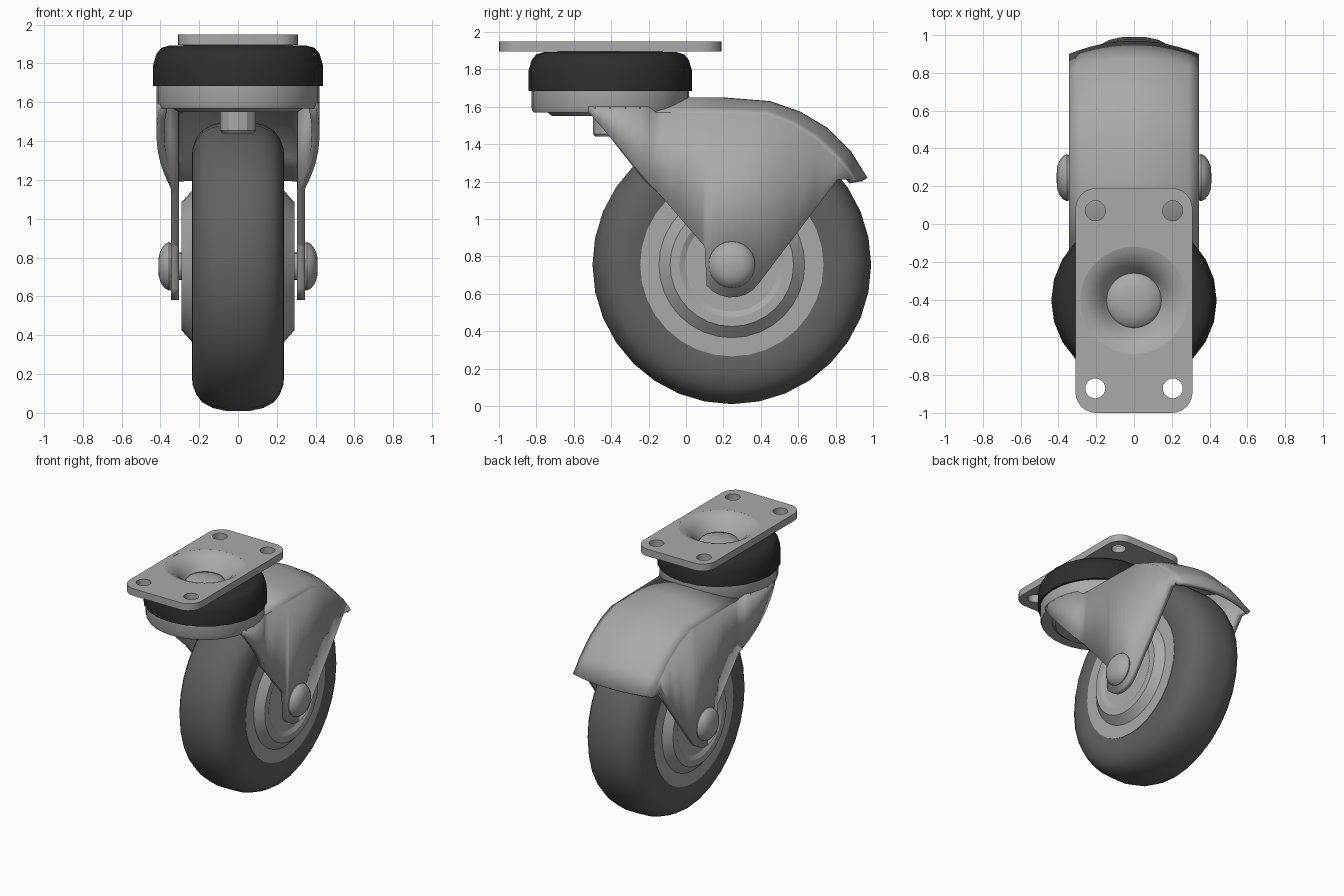
import bpy, bmesh
from math import sin, cos, pi, radians, sqrt

if "Cube" in bpy.data.objects:
    bpy.data.objects.remove(bpy.data.objects["Cube"])

WHEEL = (0, 0.245, 0.755)      # wheel axis
SWIVEL = (0, -0.405, 0)        # swivel axis


def material(name, value):
    m = bpy.data.materials.new(name)
    colour = (value, value, value, 1)
    m.use_nodes = True
    m.diffuse_color = colour
    bsdf = next(n for n in m.node_tree.nodes if n.type == "BSDF_PRINCIPLED")
    bsdf.inputs["Base Color"].default_value = colour
    return m


STEEL = material("steel_grey", 0.4)
RUBBER = material("rubber_grey", 0.12)
SEAL = material("seal_black", 0.027)


def finish(name, bm, mat, closed=True, angle=35):
    bmesh.ops.remove_doubles(bm, verts=bm.verts, dist=0.0002)
    if closed:
        bmesh.ops.recalc_face_normals(bm, faces=bm.faces)
    mesh = bpy.data.meshes.new(name)
    bm.to_mesh(mesh)
    bm.free()
    mesh.materials.append(mat)
    obj = bpy.data.objects.new(name, mesh)
    bpy.context.collection.objects.link(obj)
    bpy.ops.object.select_all(action="DESELECT")
    obj.select_set(True)
    bpy.context.view_layer.objects.active = obj
    bpy.ops.object.shade_smooth_by_angle(angle=radians(angle))
    return obj


def skin(bm, rows):
    """Quads between neighbouring rows of points."""
    grid = [[bm.verts.new(p) for p in row] for row in rows]
    for a, b in zip(grid, grid[1:]):
        for j in range(len(a) - 1):
            bm.faces.new((a[j], a[j + 1], b[j + 1], b[j]))


def lathe(name, profile, centre, axis, mat, sides=32, ring=False, angle=35):
    """Turn (radius, height) points about an axis; ring closes the section."""
    if ring:
        profile = profile + profile[:1]
    rows = []
    for r, h in profile:
        row = []
        for k in range(sides + 1):
            c, s = r * cos(2 * pi * k / sides), r * sin(2 * pi * k / sides)
            p = (h, c, s) if axis == "X" else (c, s, h)
            row.append([p[i] + centre[i] for i in range(3)])
        rows.append(row)
    bm = bmesh.new()
    skin(bm, rows)
    return finish(name, bm, mat, angle=angle)


def both_sides(half):
    return half + [(r, -h) for r, h in reversed(half)]


def solidify(obj, thickness):
    mod = obj.modifiers.new("thickness", "SOLIDIFY")
    mod.thickness = thickness
    mod.offset = -1


def mirror_x(obj):
    obj.modifiers.new("mirror", "MIRROR")


def interp(points, y):
    for (y0, z0), (y1, z1) in zip(points, points[1:]):
        if y <= y1:
            return z0 + (z1 - z0) * (y - y0) / (y1 - y0)
    return points[-1][1]


# Wheel: tyre and metal hub
tyre = [(0.45, 0.22), (0.49, 0.234), (0.56, 0.238), (0.61, 0.234), (0.66, 0.215),
        (0.70, 0.185), (0.73, 0.13), (0.745, 0.06)]
lathe("tyre", both_sides(tyre), WHEEL, "X", RUBBER, ring=True)
hub = [(0, 0.275), (0.25, 0.275), (0.28, 0.29), (0.33, 0.29), (0.39, 0.237), (0.49, 0.237)]
lathe("wheel_hub", both_sides(hub), WHEEL, "X", STEEL, angle=25)

# Axle with domed bolt heads
axle = [(0, 0.41), (0.055, 0.408), (0.09, 0.395), (0.115, 0.375), (0.125, 0.355),
        (0.12, 0.344), (0.07, 0.344)]
lathe("axle_bolt", both_sides(axle), WHEEL, "X", STEEL, sides=24, angle=50)

# Swivel head: fork crown, lower bearing disc, king nut, black seal
lathe("fork_crown", [(0, 1.69), (0.42, 1.69), (0.42, 1.59), (0.41, 1.568), (0, 1.568)],
      SWIVEL, "Z", STEEL)
lathe("bearing_disc", [(0, 1.58), (0.35, 1.58), (0.31, 1.55), (0, 1.55)], SWIVEL, "Z", STEEL)
lathe("king_nut", [(0, 1.56), (0.092, 1.56), (0.092, 1.455), (0.08, 1.44), (0, 1.44)],
      SWIVEL, "Z", STEEL, sides=12, angle=25)
lathe("bearing_seal", [(0.3, 1.685), (0.438, 1.685), (0.438, 1.79), (0.42, 1.85),
                       (0.395, 1.88), (0.35, 1.893), (0.3, 1.893)],
      SWIVEL, "Z", SEAL, sides=24, ring=True)

# Fork cheeks: follow the round crown in front, then run flat to the back
lower = [(-0.52, 1.57)]
for k in range(13):
    a = radians(-124 + k * (124 + 53) / 12)
    lower.append((WHEEL[1] + 0.175 * sin(a), WHEEL[2] - 0.175 * cos(a)))
lower += [(0.81, 1.21), (0.9, 1.21)]
rim = [(0.43, 1.56), (0.56, 1.51), (0.69, 1.43), (0.81, 1.32), (0.9, 1.21)]
upper = [(-0.52, 1.6), (-0.2, 1.6), (-0.16, 1.57)] + rim


def cheek_x(y):
    return max(0.345, sqrt(max(0, 0.42 ** 2 - (y - SWIVEL[1]) ** 2)))


ys = sorted({round(p[0], 4) for p in lower + upper} | {-0.52 + 0.04 * k for k in range(12)})
bm = bmesh.new()
skin(bm, [[(cheek_x(y), y, interp(edge, y)) for y in ys] for edge in (lower, upper)])
cheek = finish("fork_cheeks", bm, STEEL, closed=False)
solidify(cheek, 0.04)
mirror_x(cheek)

# Crowned fender bridging the cheeks over the wheel
edge = [(-0.16, 1.57), (0.2, 1.565)] + rim
crown = [(-0.16, 1.65), (0.2, 1.65), (0.45, 1.63), (0.61, 1.575), (0.76, 1.485),
         (0.88, 1.365), (0.97, 1.22)]
rows = []
for (ye, ze), (yc, zc) in zip(edge, crown):
    row = []
    for k in range(13):
        u = k / 6 - 1
        w = 1 - u * u
        row.append((0.345 * u, ye + (yc - ye) * w, ze + (zc - ze) * w))
    rows.append(row)
bm = bmesh.new()
skin(bm, rows)
solidify(finish("fender", bm, STEEL, closed=False), 0.035)

# Mounting plate: rounded rectangle with bolt holes and a round centre opening
curve = bpy.data.curves.new("plate_outline", "CURVE")
curve.dimensions = "2D"
curve.fill_mode = "BOTH"
curve.extrude = 0.0275


def loop(points):
    s = curve.splines.new("POLY")
    s.points.add(len(points) - 1)
    for p, (x, y) in zip(s.points, points):
        p.co = (x, y, 0, 1)
    s.use_cyclic_u = True


def circle(x, y, r, n):
    return [(x + r * cos(2 * pi * k / n), y + r * sin(2 * pi * k / n)) for k in range(n)]


outline = []
for q, (sx, sy) in enumerate([(1, 1), (-1, 1), (-1, -1), (1, -1)]):
    for k in range(7):
        a = pi / 2 * (q + k / 6)
        outline.append((sx * 0.2 + 0.11 * cos(a), SWIVEL[1] + sy * 0.485 + 0.11 * sin(a)))
loop(outline)
for sx in (-1, 1):
    for y in (0.07, -0.87):
        loop(circle(sx * 0.205, y, 0.053, 20))
loop(circle(0, SWIVEL[1], 0.285, 32))
temp = bpy.data.objects.new("plate_outline", curve)
bpy.context.collection.objects.link(temp)
bpy.context.view_layer.update()
flat = bpy.data.meshes.new_from_object(temp.evaluated_get(bpy.context.evaluated_depsgraph_get()))
bpy.data.objects.remove(temp)
bm = bmesh.new()
bm.from_mesh(flat)
bmesh.ops.translate(bm, verts=bm.verts, vec=(0, 0, 1.9225))
finish("mounting_plate", bm, STEEL)

# Pressed dish with a domed king pin head
lathe("plate_dish", [(0.286, 1.95), (0.25, 1.94), (0.2, 1.905), (0.165, 1.86), (0.145, 1.83),
                     (0.13, 1.85), (0.07, 1.865), (0, 1.868), (0, 1.8), (0.16, 1.8),
                     (0.286, 1.896)], SWIVEL, "Z", STEEL, angle=45)
